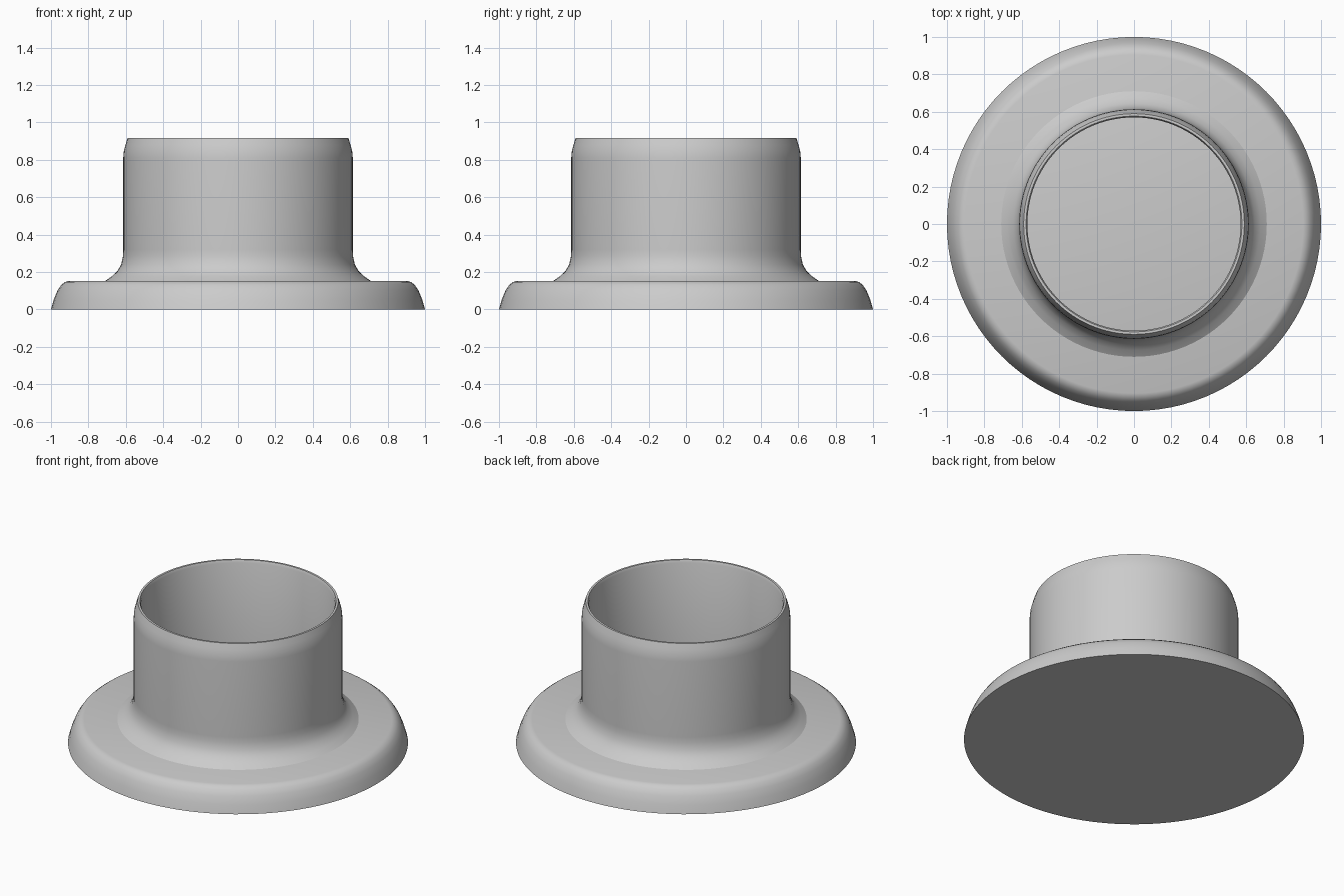
import bpy, bmesh, math

cube = bpy.data.objects.get("Cube")
if cube:
    bpy.data.objects.remove(cube, do_unlink=True)

SEGMENTS = 96

grey = bpy.data.materials.new("plain grey")
grey.use_nodes = True
colour = (0.6, 0.6, 0.6, 1)
grey.diffuse_color = colour
grey.node_tree.nodes["Principled BSDF"].inputs["Base Color"].default_value = colour


def lathe(name, profile):
    """Spin a (radius, height) profile around z."""
    bm = bmesh.new()
    verts = [bm.verts.new((r, 0, z)) for r, z in profile]
    edges = [bm.edges.new(pair) for pair in zip(verts, verts[1:])]
    bmesh.ops.spin(bm, geom=verts + edges, cent=(0, 0, 0), axis=(0, 0, 1),
                   angle=math.tau, steps=SEGMENTS)
    bmesh.ops.remove_doubles(bm, verts=bm.verts, dist=0.0001)
    bmesh.ops.recalc_face_normals(bm, faces=bm.faces)
    mesh = bpy.data.meshes.new(name)
    bm.to_mesh(mesh)
    bm.free()
    mesh.materials.append(grey)
    obj = bpy.data.objects.new(name, mesh)
    bpy.context.collection.objects.link(obj)
    bpy.ops.object.select_all(action="DESELECT")
    obj.select_set(True)
    bpy.context.view_layer.objects.active = obj
    bpy.ops.object.shade_smooth_by_angle(angle=math.radians(35))
    return obj


# Round flange with a soft outer shoulder
BASE_TOP = 0.153
flange = [(0, 0), (1, 0), (0.985, 0.053), (0.965, 0.102), (0.945, 0.132),
          (0.925, 0.147), (0.905, BASE_TOP), (0, BASE_TOP)]
lathe("flange", flange)

# Open collar: flared foot, straight wall, tapered lip and hollow inside
collar = [(0.57, BASE_TOP), (0.71, BASE_TOP), (0.675, 0.177), (0.645, 0.205),
          (0.625, 0.24), (0.615, 0.285), (0.614, 0.32), (0.614, 0.81),
          (0.611, 0.845), (0.602, 0.88), (0.59, 0.917), (0.577, 0.917),
          (0.57, 0.9), (0.57, BASE_TOP)]
lathe("collar", collar)
